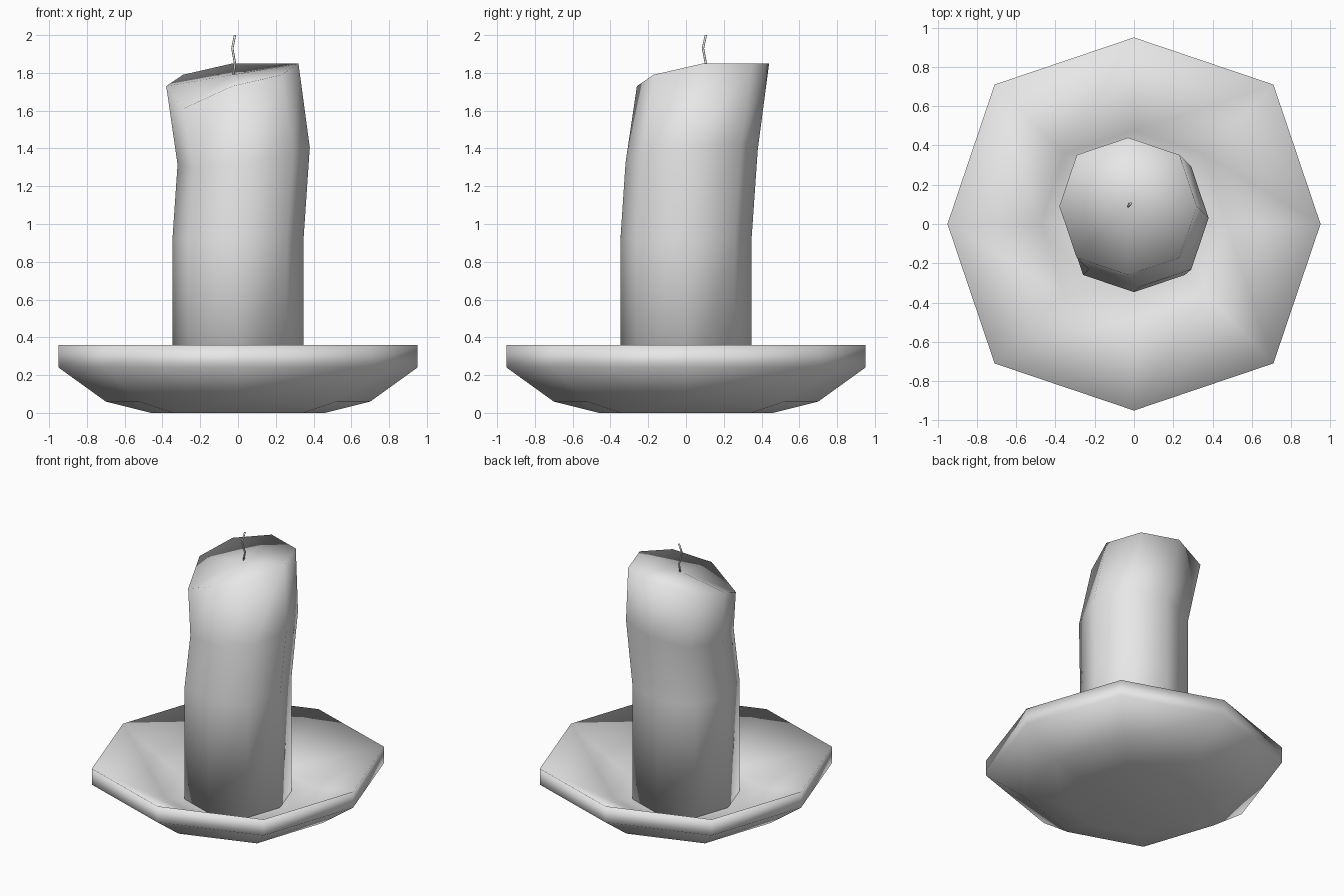
import bpy
import bmesh
import math
from mathutils import Vector

cube = bpy.data.objects.get("Cube")
if cube:
    bpy.data.objects.remove(cube, do_unlink=True)

wax = bpy.data.materials.new("pale grey")
wax.use_nodes = True
grey = (0.8, 0.8, 0.8, 1)
wax.diffuse_color = grey
wax.node_tree.nodes["Principled BSDF"].inputs["Base Color"].default_value = grey

SIDES = 8


def add_ring(bm, radius, z, centre=(0, 0), tilt=(0, 0)):
    """Octagon with corners on the axes and slightly wider diagonals."""
    verts = []
    for i in range(SIDES):
        a = math.tau * i / SIDES
        r = radius * (1.057 if i % 2 else 1)
        x, y = r * math.cos(a), r * math.sin(a)
        height = z + tilt[0] * x + tilt[1] * y
        verts.append(bm.verts.new((centre[0] + x, centre[1] + y, height)))
    return verts


def bridge(bm, rings):
    for low, high in zip(rings, rings[1:]):
        n = len(low)
        for i in range(n):
            j = (i + 1) % n
            bm.faces.new((low[i], low[j], high[j], high[i]))


def cap(bm, ring, point):
    hub = bm.verts.new(point)
    for i, v in enumerate(ring):
        bm.faces.new((v, ring[(i + 1) % len(ring)], hub))


def finish(bm, name):
    bmesh.ops.recalc_face_normals(bm, faces=bm.faces)
    for f in bm.faces:
        f.smooth = True
    mesh = bpy.data.meshes.new(name)
    bm.to_mesh(mesh)
    bm.free()
    mesh.materials.append(wax)
    obj = bpy.data.objects.new(name, mesh)
    bpy.context.collection.objects.link(obj)
    return obj


# Dish: base, flared underside, upright rim, sloping inside and floor
bm = bmesh.new()
profile = [(0.46, 0), (0.70, 0.06), (0.95, 0.24), (0.95, 0.36), (0.475, 0.10), (0.35, 0.08)]
rings = [add_ring(bm, r, z) for r, z in profile]
bridge(bm, rings)
cap(bm, rings[0], (0, 0, 0))
cap(bm, rings[-1], (0, 0, 0.08))
finish(bm, "dish")

# Candle: leaning octagonal column with a slanted, melted top
bm = bmesh.new()
rings = [
    add_ring(bm, 0.347, 0.07),
    add_ring(bm, 0.347, 0.92),
    add_ring(bm, 0.35, 1.36, (0.03, 0.03), (0.13, 0.10)),
    add_ring(bm, 0.35, 1.79, (-0.03, 0.09)),
]
lip_heights = (1.85, 1.85, 1.85, 1.79, 1.73, 1.61, 1.73, 1.79)
for v, z in zip(rings[-1], lip_heights):
    v.co.z = z
bridge(bm, rings)
cap(bm, rings[0], (0, 0, 0.07))
cap(bm, rings[-1], (-0.03, 0.09, 1.79))
finish(bm, "candle")

# Wick: thin crooked strand
bm = bmesh.new()
path = [(-0.025, 0.10, 1.78), (-0.016, 0.105, 1.85), (-0.03, 0.09, 1.93), (-0.016, 0.105, 2.0)]
rings = [add_ring(bm, 0.006, p[2], p[:2]) for p in path]
bridge(bm, rings)
cap(bm, rings[0], path[0])
cap(bm, rings[-1], Vector(path[-1]))
finish(bm, "wick")
